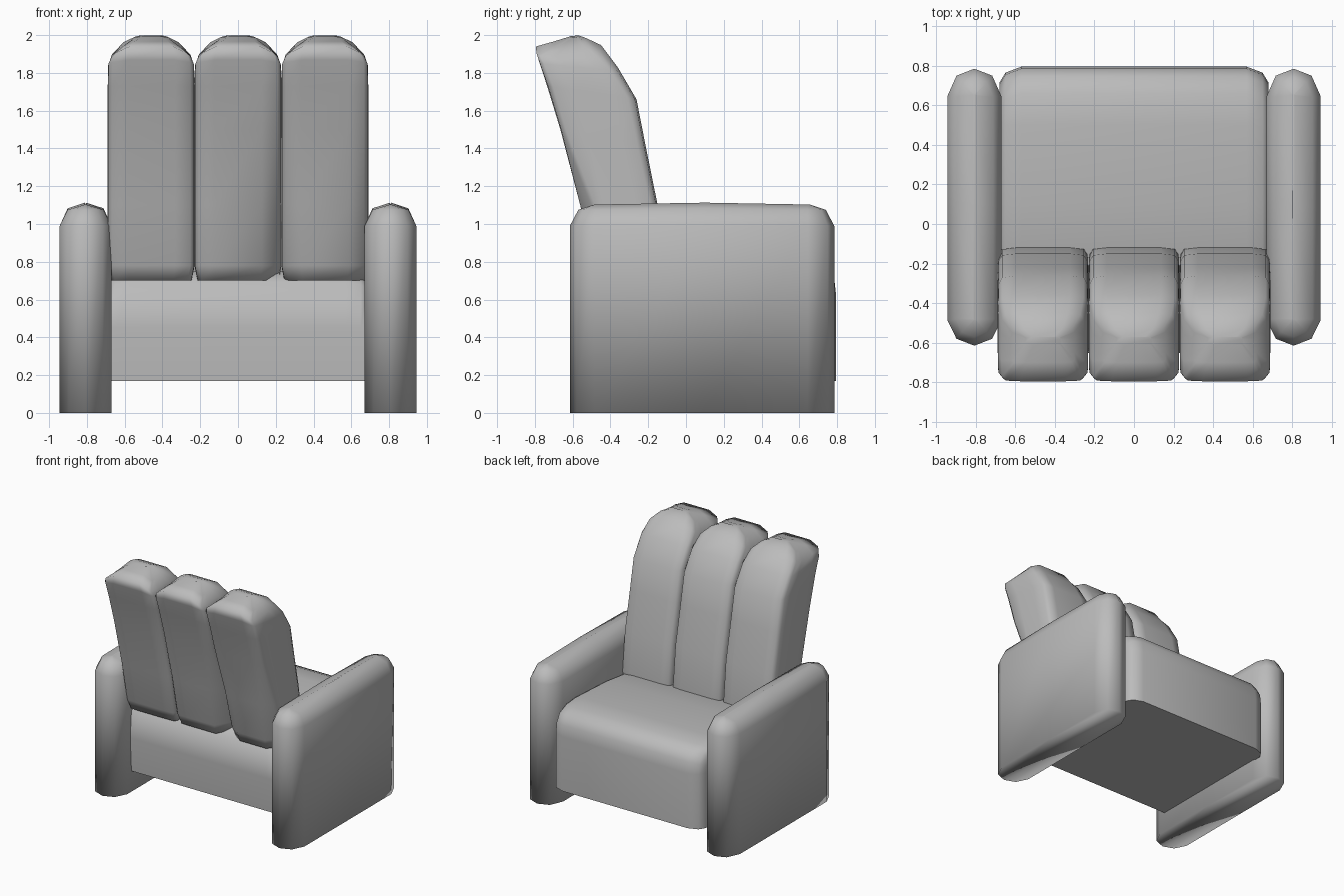
import bpy
import bmesh
import math

if "Cube" in bpy.data.objects:
    bpy.data.objects.remove(bpy.data.objects["Cube"], do_unlink=True)

# Single upholstery colour
fabric = bpy.data.materials.new("grey_upholstery")
fabric.use_nodes = True
GREY = (0.5, 0.5, 0.5, 1.0)
fabric.diffuse_color = GREY
fabric.node_tree.nodes["Principled BSDF"].inputs["Base Color"].default_value = GREY


def loft(name, rings, smooth_angle=100):
    """Skin a stack of equal-length closed rings and cap both ends."""
    bm = bmesh.new()
    loops = [[bm.verts.new(p) for p in ring] for ring in rings]
    n = len(loops[0])
    for low, high in zip(loops, loops[1:]):
        for i in range(n):
            j = (i + 1) % n
            bm.faces.new((low[i], low[j], high[j], high[i]))
    bm.faces.new(loops[0][::-1])
    bm.faces.new(loops[-1])
    bmesh.ops.recalc_face_normals(bm, faces=bm.faces[:])
    mesh = bpy.data.meshes.new(name)
    bm.to_mesh(mesh)
    bm.free()
    mesh.materials.append(fabric)
    obj = bpy.data.objects.new(name, mesh)
    bpy.context.collection.objects.link(obj)
    bpy.ops.object.select_all(action="DESELECT")
    obj.select_set(True)
    bpy.context.view_layer.objects.active = obj
    bpy.ops.object.shade_smooth_by_angle(angle=math.radians(smooth_angle))


# Armrests: slabs with rounded ends and a ridge-rounded top
def arm_ring(cx, z, half, inset, crown=0.0):
    back, front = -0.615 + inset, 0.785 - inset
    taper = half / 0.137
    side = [(0, back), (0.66, back + 0.035 * taper), (1, back + 0.13 * taper),
            (1, 0.1), (1, front - 0.14 * taper), (0.66, front - 0.035 * taper), (0, front)]
    outline = side + [(-u, y) for u, y in side[-2:0:-1]]
    return [(cx + u * half, y, z + (crown if y == 0.1 else 0)) for u, y in outline]


for name, cx in (("left_arm", 0.807), ("right_arm", -0.807)):
    loft(name, [arm_ring(cx, 0.0, 0.137, 0.0), arm_ring(cx, 0.99, 0.137, 0.0),
                arm_ring(cx, 1.075, 0.095, 0.045, 0.008),
                arm_ring(cx, 1.103, 0.004, 0.13, 0.01)])

# Seat: a side profile carried across the width, with softened ends
seat_profile = [(-0.43, 0.17), (-0.445, 0.45), (-0.43, 0.69), (-0.30, 0.75), (0.10, 0.80),
                (0.50, 0.82), (0.66, 0.81), (0.745, 0.775), (0.785, 0.71),
                (0.795, 0.62), (0.795, 0.17)]


def seat_ring(x, pull, drop):
    return [(x, y - pull if y > 0.5 else y, z - drop if z > 0.68 else z)
            for y, z in seat_profile]


loft("seat", [seat_ring(-0.68, 0.08, 0.03), seat_ring(-0.65, 0.03, 0.01),
              seat_ring(-0.57, 0, 0), seat_ring(0.57, 0, 0),
              seat_ring(0.65, 0.03, 0.01), seat_ring(0.68, 0.08, 0.03)], 75)

# Back cushions: rounded sections stacked along a reclining path
half_section = [(0.55, 0), (0.9, 0.01), (0.99, 0.07), (1, 0.3),
                (1, 0.7), (0.98, 0.9), (0.9, 0.98), (0.6, 1)]
section = half_section + [(-u, v) for u, v in reversed(half_section)]
# back y, back z, front y, front z, half width, drop of the side edges
stations = [(-0.46, 0.70, -0.12, 0.70, 0.215, 0), (-0.49, 0.78, -0.12, 0.78, 0.23, 0),
            (-0.56, 1.10, -0.15, 1.10, 0.23, 0), (-0.665, 1.50, -0.215, 1.42, 0.23, 0),
            (-0.735, 1.73, -0.262, 1.66, 0.23, 0), (-0.78, 1.87, -0.36, 1.83, 0.228, 0.02),
            (-0.795, 1.945, -0.45, 1.955, 0.21, 0.06), (-0.70, 1.97, -0.53, 1.99, 0.16, 0.04),
            (-0.61, 1.995, -0.57, 2.0, 0.09, 0.01)]


def cushion_ring(cx, station, dents):
    """One section; dents pull the lower back corners in on the -x and +x sides."""
    by, bz, fy, fz, half, drop = station
    sag = max(0.0, (1.5 - bz) / 0.8)
    ring = []
    for u, v in section:
        if v < 0.2 and abs(u) > 0.8:
            v += dents[u > 0] * sag
        ring.append((cx + u * half, by + v * (fy - by),
                     bz + v * (fz - bz) - drop * u ** 4))
    return ring


for name, cx, dents in (("right_back_cushion", -0.46, (0, 0)),
                        ("middle_back_cushion", 0.0, (0, 0.4)),
                        ("left_back_cushion", 0.46, (0.15, 0.25))):
    loft(name, [cushion_ring(cx, s, dents) for s in stations])
